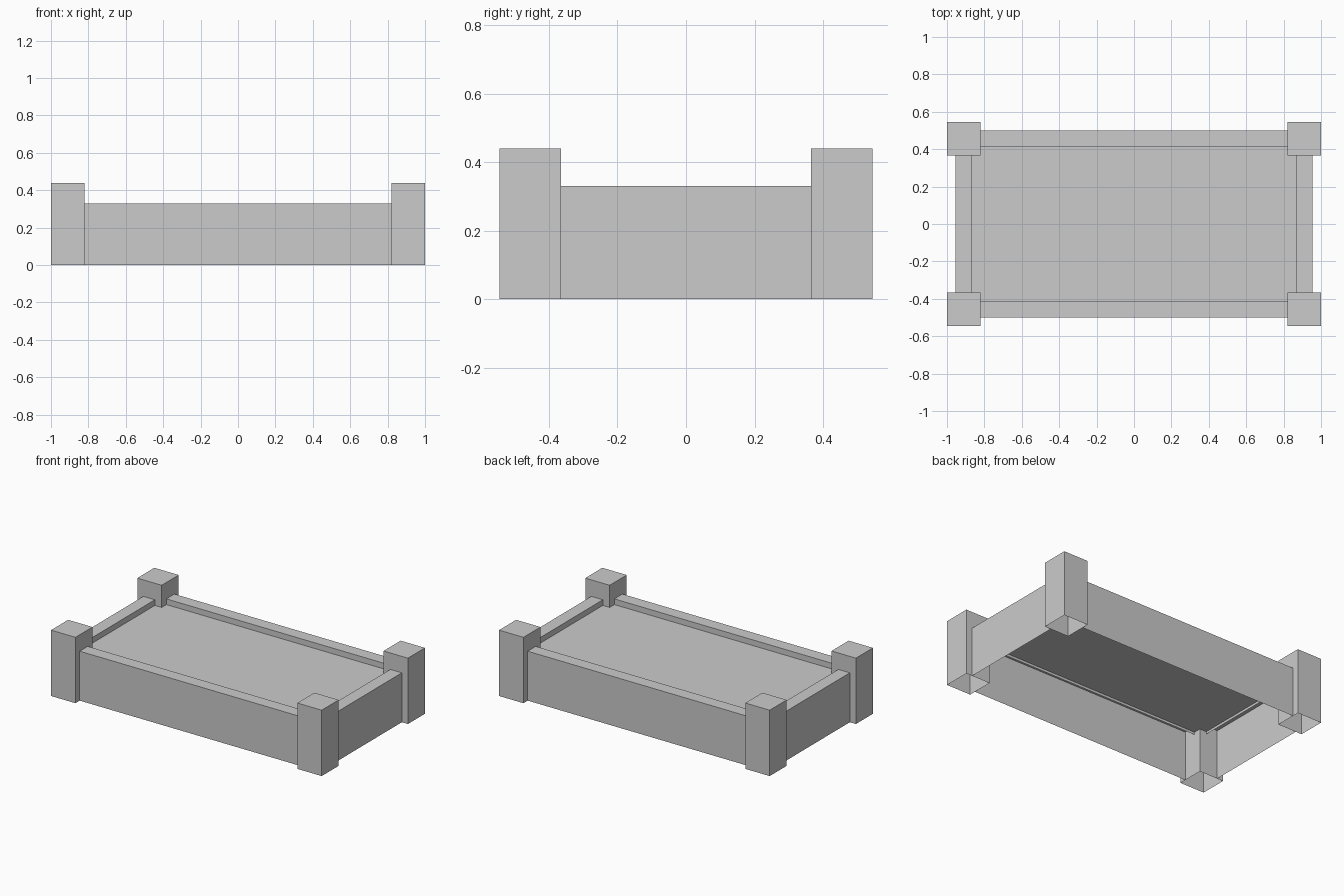
import bpy, bmesh

if "Cube" in bpy.data.objects:
    bpy.data.objects.remove(bpy.data.objects["Cube"])

PX, PY = 0.82, 0.365         # inner post edges
POST, POST_H = 0.18, 0.44    # post width and height
RAIL_H, LIP_Z, BED_Z = 0.33, 0.275, 0.292


def finish(name, bm):
    mesh = bpy.data.meshes.new(name)
    bm.to_mesh(mesh)
    bm.free()
    obj = bpy.data.objects.new(name, mesh)
    bpy.context.collection.objects.link(obj)
    return obj


def post(name, sx, sy):
    """Square corner post, hollow and open underneath."""
    bm = bmesh.new()
    bmesh.ops.create_cube(bm, size=1)
    bm.faces.ensure_lookup_table()
    bottom = [f for f in bm.faces if f.normal.z < -0.5]
    bmesh.ops.delete(bm, geom=bottom, context='FACES_ONLY')
    bmesh.ops.scale(bm, vec=(POST, POST, POST_H), verts=bm.verts)
    bmesh.ops.translate(bm, verts=bm.verts, vec=(
        sx * (PX + POST / 2), sy * (PY + POST / 2), POST_H / 2))
    finish(name, bm)


def rail(name, axis, side, half, outer, inner):
    """Outer wall, flat top and short inner lip swept between two posts."""
    profile = [(outer, 0), (outer, RAIL_H), (inner, RAIL_H), (inner, LIP_Z)]
    bm = bmesh.new()
    rows = []
    for end in (-half, half):
        rows.append([bm.verts.new((end, side * d, z) if axis == 'x'
                                  else (side * d, end, z)) for d, z in profile])
    for i in range(len(profile) - 1):
        quad = [rows[0][i], rows[1][i], rows[1][i + 1], rows[0][i + 1]]
        if (axis == 'x') == (side > 0):
            quad.reverse()
        bm.faces.new(quad)
    finish(name, bm)


# Corner posts
for sx, xn in ((-1, "left"), (1, "right")):
    for sy, yn in ((-1, "front"), (1, "back")):
        post(f"{yn}_{xn}_post", sx, sy)

# Rails between the posts
for s, n in ((-1, "front"), (1, "back")):
    rail(f"{n}_rail", 'x', s, PX, 0.50, 0.415)
for s, n in ((-1, "left"), (1, "right")):
    rail(f"{n}_rail", 'y', s, PY, 0.955, 0.87)

# Sunken bed surface
bm = bmesh.new()
bmesh.ops.create_grid(bm, x_segments=1, y_segments=1, size=1)
bmesh.ops.scale(bm, vec=(0.87, 0.415, 1), verts=bm.verts)
bmesh.ops.translate(bm, vec=(0, 0, BED_Z), verts=bm.verts)
finish("bed_surface", bm)
